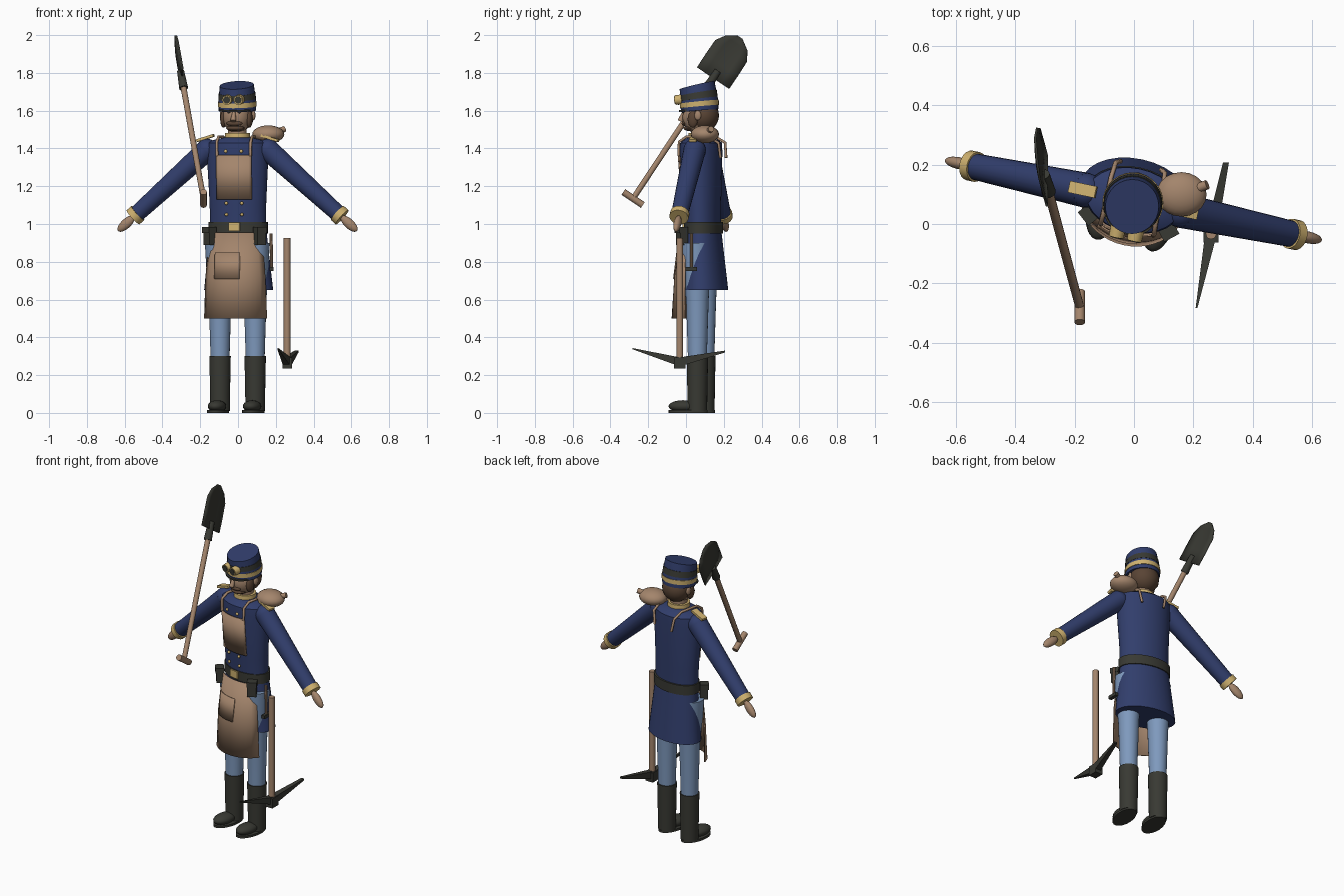
import bpy, bmesh, math
from mathutils import Vector, Matrix

if "Cube" in bpy.data.objects:
    bpy.data.objects.remove(bpy.data.objects["Cube"])

# Colours
def colour(name, r, g, b):
    m = bpy.data.materials.new(name)
    m.diffuse_color = (r, g, b, 1)
    m.use_nodes = True
    m.node_tree.nodes["Principled BSDF"].inputs["Base Color"].default_value = m.diffuse_color
    return m

NAVY = colour("navy cloth", .031, .048, .15)
DENIM = colour("light blue cloth", .21, .32, .51)
DARK = colour("dark leather", .04, .041, .033)
TAN = colour("tan", .37, .235, .15)
GOLD = colour("gold trim", .62, .44, .16)
HAIR = colour("dark brown hair", .10, .058, .035)

# The figure is turned slightly; tools are placed without this turn
BODY = Matrix.Translation((-.002, .08, 0)) @ Matrix.Rotation(math.radians(-12), 4, 'Z')
WORLD = Matrix.Identity(4)

def add(name, bm, mat, frame=BODY, smooth=True):
    bmesh.ops.recalc_face_normals(bm, faces=bm.faces)
    bm.transform(frame)
    me = bpy.data.meshes.new(name)
    bm.to_mesh(me)
    bm.free()
    me.materials.append(mat)
    ob = bpy.data.objects.new(name, me)
    bpy.context.collection.objects.link(ob)
    if smooth:
        bpy.ops.object.select_all(action='DESELECT')
        ob.select_set(True)
        bpy.context.view_layer.objects.active = ob
        bpy.ops.object.shade_smooth_by_angle(angle=math.radians(40))
    return ob

def rod(name, a, b, r1, r2, mat, frame=BODY, n=16):
    a, b = Vector(a), Vector(b)
    bm = bmesh.new()
    m = Matrix.Translation((a + b) / 2) @ (b - a).to_track_quat('Z', 'Y').to_matrix().to_4x4()
    bmesh.ops.create_cone(bm, cap_ends=True, segments=n, radius1=r1, radius2=r2,
                          depth=(b - a).length, matrix=m)
    return add(name, bm, mat, frame)

def ball(name, c, r, mat, frame=BODY, rot=None):
    bm = bmesh.new()
    m = Matrix.Translation(c) @ (rot or WORLD) @ Matrix.Diagonal((*r, 1))
    bmesh.ops.create_uvsphere(bm, u_segments=20, v_segments=12, radius=1, matrix=m)
    return add(name, bm, mat, frame)

def box(name, c, s, mat, frame=BODY, rot=None):
    bm = bmesh.new()
    m = Matrix.Translation(c) @ (rot or WORLD) @ Matrix.Diagonal((*s, 1))
    bmesh.ops.create_cube(bm, size=1, matrix=m)
    return add(name, bm, mat, frame, False)

def loft(name, rings, mat, cx=0, n=28):
    """Stack of ellipses: (z, rx, ry, centre y, slope of z along y)."""
    bm = bmesh.new()
    rows = []
    for z, rx, ry, cy, k in rings:
        row = []
        for i in range(n):
            t = 2 * math.pi * i / n
            y = ry * math.sin(t)
            row.append(bm.verts.new((cx + rx * math.cos(t), cy + y, z + k * y)))
        rows.append(row)
    for p, q in zip(rows, rows[1:]):
        for i in range(n):
            j = (i + 1) % n
            bm.faces.new((p[i], p[j], q[j], q[i]))
    bm.faces.new(rows[0])
    bm.faces.new(rows[-1])
    return add(name, bm, mat)

def sheet(name, rows, mat, x0=0, n=14):
    """Cloth curved round the front: (z, half width, rx, ry, centre y)."""
    bm = bmesh.new()
    grid = []
    for z, w, rx, ry, cy in rows:
        xs = [x0 - w + 2 * w * i / n for i in range(n + 1)]
        grid.append([bm.verts.new((x, cy - ry * math.sqrt(1 - (x / rx) ** 2), z)) for x in xs])
    for p, q in zip(grid, grid[1:]):
        for i in range(n):
            bm.faces.new((p[i], p[i + 1], q[i + 1], q[i]))
    ob = add(name, bm, mat)
    mod = ob.modifiers.new("thickness", 'SOLIDIFY')
    mod.thickness, mod.offset = .006, 0
    return ob

# Coat, belt and collar
loft("coat_body", [(.95, .152, .09, .012, 0), (1.1, .152, .095, .008, 0), (1.38, .166, .11, .0, 0),
                   (1.43, .16, .108, .0, 0), (1.445, .13, .09, .0, 0), (1.46, .06, .058, -.005, 0)], NAVY)
loft("coat_skirt", [(.65, .186, .115, .026, 0), (.95, .154, .092, .014, 0)], NAVY)
loft("belt", [(.95, .16, .1, .013, 0), (1.01, .16, .1, .013, 0)], DARK)
box("belt_buckle", (0, -.089, .985), (.06, .012, .045), GOLD)
loft("collar", [(1.45, .068, .064, -.005, 0), (1.482, .066, .062, -.005, 0)], GOLD)
rod("neck", (0, -.005, 1.44), (0, -.005, 1.53), .05, .05, TAN)
for z in (1.05, 1.11, 1.385):
    for s in (-1, 1):
        ball("coat_button", (s * .042, -.09 - (z - 1.05) * .05, z), (.009, .008, .009), GOLD)

# Apron with bib, pocket and shoulder straps
sheet("apron_skirt", [(.5, .168, .178, .152, .0), (.72, .16, .174, .137, .0), (.955, .14, .166, .108, .008)], TAN)
sheet("apron_pocket", [(.71, .07, .174, .144, .0), (.85, .07, .17, .128, .002)], TAN, -.03)
sheet("apron_bib", [(1.13, .095, .165, .104, .004), (1.365, .095, .172, .118, .0)], TAN)
for s in (-1, 1):
    path = [(s * .09, -.102, 1.36), (s * .092, -.1, 1.435), (s * .09, -.06, 1.462),
            (s * .09, .06, 1.462), (s * .085, .112, 1.43), (s * .07, .12, 1.35)]
    cu = bpy.data.curves.new("apron_strap", 'CURVE')
    cu.dimensions = '3D'
    cu.bevel_depth, cu.bevel_resolution, cu.use_fill_caps = .008, 1, True
    sp = cu.splines.new('POLY')
    sp.points.add(len(path) - 1)
    for p, co in zip(sp.points, path):
        p.co = (*co, 1)
    cu.materials.append(TAN)
    strap = bpy.data.objects.new("apron_strap", cu)
    strap.matrix_world = BODY
    bpy.context.collection.objects.link(strap)

# Arms, legs and boots on both sides
for s in (-1, 1):
    a, b = Vector((s * .165, 0, 1.392)), Vector((s * .555, 0, 1.045))
    d = (b - a).normalized()
    rod("sleeve", a, b, .059, .044, NAVY, n=20)
    ball("shoulder", a, (.059, .059, .059), NAVY)
    rod("cuff", b - d * .02, b + d * .014, .051, .051, GOLD, n=20)
    ball("hand", b + d * .065, (.02, .026, .058), TAN, rot=d.to_track_quat('Z', 'Y').to_matrix().to_4x4())
    box("epaulette", (s * .175, 0, 1.455), (.095, .04, .014), GOLD,
        rot=Matrix.Rotation(s * math.radians(17), 4, 'Y'))
    x = s * .095
    loft("trouser_leg", [(.28, .05, .05, 0, 0), (.6, .06, .06, 0, 0), (.78, .073, .075, -.005, 0),
                         (.9, .079, .08, -.008, 0)], DENIM, x, 20)
    loft("boot_shaft", [(.01, .052, .052, 0, 0), (.1, .053, .053, 0, 0), (.3, .057, .057, 0, 0)], DARK, x, 20)
    ball("boot_toe", (x, -.078, .035), (.047, .078, .032), DARK)
    loft("boot_sole", [(0, .056, .105, -.05, 0), (.014, .056, .105, -.05, 0)], DARK, x, 20)
    box("belt_pouch", (s * .135, -.075, .935), (.052, .045, .09), DARK, rot=Matrix.Rotation(s * .7, 4, 'Z'))
    box("pouch_flap", (s * .137, -.078, .968), (.058, .05, .03), DARK, rot=Matrix.Rotation(s * .7, 4, 'Z'))

# Head
ball("face", (0, -.02, 1.565), (.074, .08, .085), TAN)
ball("back_hair", (0, .015, 1.575), (.086, .08, .085), HAIR)
rod("nose", (0, -.093, 1.595), (0, -.112, 1.545), .008, .016, TAN, n=10)
ball("moustache", (0, -.085, 1.532), (.045, .018, .014), HAIR)
ball("beard", (0, -.055, 1.507), (.05, .04, .016), HAIR)
for s in (-1, 1):
    ball("sideburn", (s * .07, -.03, 1.555), (.017, .028, .045), HAIR)
    ball("ear", (s * .086, .0, 1.575), (.01, .018, .026), TAN)
    ball("eye", (s * .028, -.09, 1.592), (.009, .007, .006), DARK)

# Cap, its bands and goggles
loft("cap", [(1.6, .099, .099, -.008, .08), (1.65, .1, .1, -.01, .1), (1.735, .09, .092, -.022, .24)], NAVY)
loft("cap_gold_band", [(1.622, .103, .103, -.009, .09), (1.648, .103, .103, -.01, .1)], GOLD)
loft("goggle_strap", [(1.662, .1, .1, -.012, .13), (1.695, .097, .098, -.016, .17)], DARK)
loft("cap_visor", [(1.6, .085, .06, -.058, .1), (1.608, .085, .06, -.058, .1)], DARK)
for s in (-1, 1):
    p = Vector((s * .031, -.095, 1.66))
    rod("goggle_rim", p, p + Vector((0, -.038, -.004)), .027, .025, GOLD)
    rod("goggle_lens", p, p + Vector((0, -.041, -.004)), .019, .019, DARK)

# Water gourd on the shoulder
ball("gourd", (.16, .1, 1.475), (.085, .075, .047), TAN, WORLD)
rod("gourd_spout", (.2, .115, 1.487), (.247, .133, 1.503), .016, .016, TAN, WORLD, 12)

# Small hammer on the belt
rod("hammer_handle", (.175, .03, .95), (.178, .03, .765), .008, .008, TAN, WORLD, 8)
box("hammer_head", (.178, .028, .762), (.022, .062, .02), DARK, WORLD)

# Pickaxe
rod("pick_handle", (.26, -.033, .925), (.26, -.033, .25), .018, .018, TAN, WORLD, 12)
box("pick_socket", (.26, -.033, .264), (.05, .06, .06), DARK, WORLD)

def pick_arm(name, tip, half_root, half_tip):
    bm = bmesh.new()
    rings = []
    for c, (w, h) in (((.26, -.033, .27), half_root), (tip, half_tip)):
        rings.append([bm.verts.new((c[0] + i * w, c[1], c[2] + j * h))
                      for i, j in ((-1, -1), (1, -1), (1, 1), (-1, 1))])
    p, q = rings
    bm.faces.new(p)
    bm.faces.new(q)
    for i in range(4):
        j = (i + 1) % 4
        bm.faces.new((p[i], p[j], q[j], q[i]))
    add(name, bm, DARK, WORLD, False)

pick_arm("pick_point", (.211, -.283, .34), (.02, .024), (.003, .003))
pick_arm("pick_chisel", (.31, .207, .325), (.02, .024), (.01, .005))

# Shovel: shaft, cross grip, socket and dished blade
base, tip = Vector((-.183, -.28, 1.135)), Vector((-.295, .135, 1.76))
u = (tip - base).normalized()
v = Vector((0, .83, -.56))
w = u.cross(v).normalized()
rod("shovel_shaft", base, tip, .015, .016, TAN, WORLD, 12)
rod("shovel_grip", base - v * .062, base + v * .062, .018, .018, TAN, WORLD, 12)
rod("shovel_socket", tip - u * .05, tip + u * .06, .024, .019, DARK, WORLD, 12)
bm = bmesh.new()
rows = []
for du, hv in ((.015, .102), (.1, .103), (.19, .101), (.24, .07), (.277, .014)):
    bend = .012 * math.sin(du * 11)
    rows.append([bm.verts.new(tip + u * du + v * (hv * f) + w * (bend * (1 - f * f) - .004))
                 for f in (-1, -.5, 0, .5, 1)])
for p, q in zip(rows, rows[1:]):
    for i in range(4):
        bm.faces.new((p[i], p[i + 1], q[i + 1], q[i]))
blade = add("shovel_blade", bm, DARK, WORLD)
mod = blade.modifiers.new("thickness", 'SOLIDIFY')
mod.thickness, mod.offset = .008, 0
